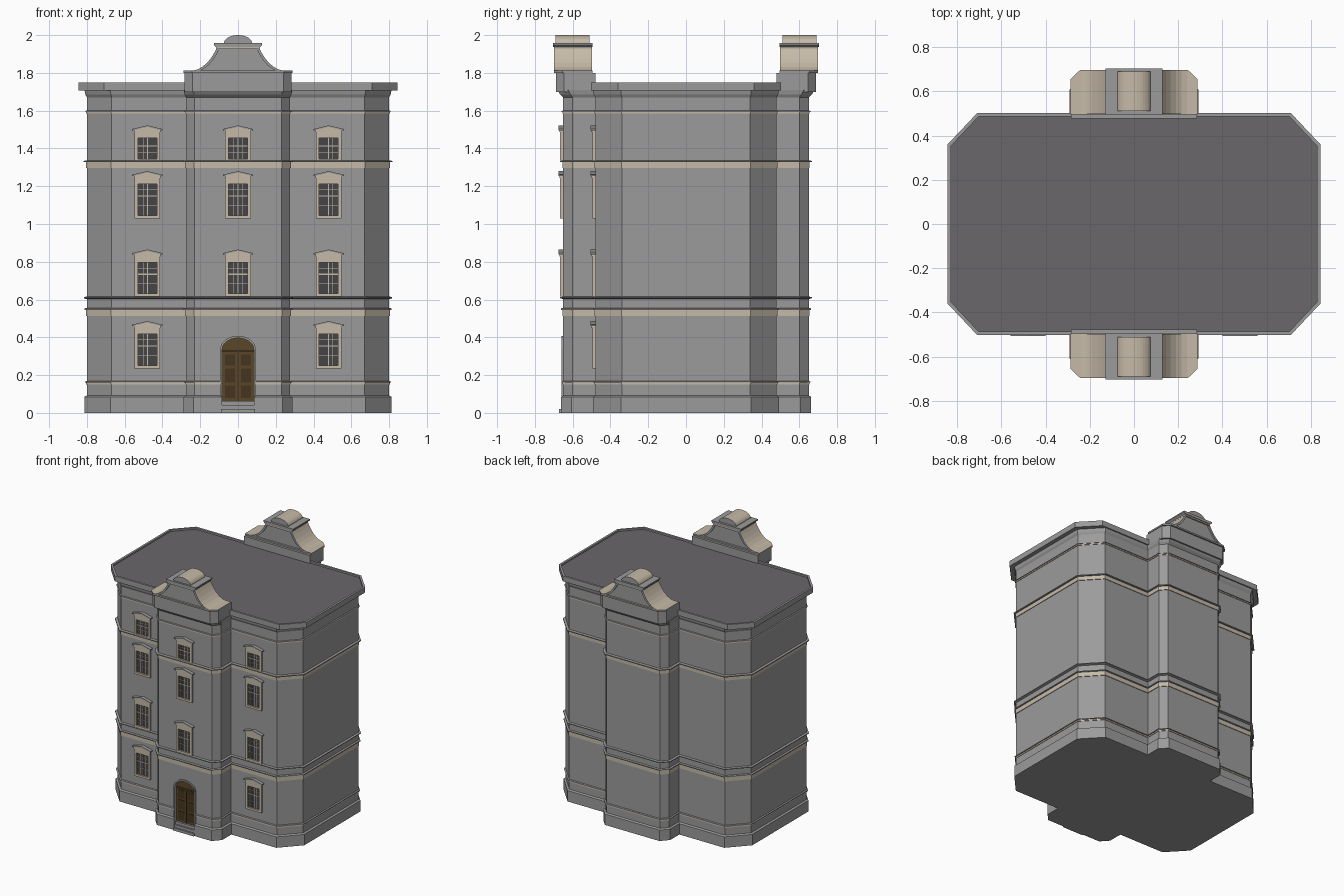
import bpy, bmesh, math

if "Cube" in bpy.data.objects:
    bpy.data.objects.remove(bpy.data.objects["Cube"])

# Materials: one per flat colour
COLOURS = [("wall_grey", (.33, .33, .33)), ("cream_trim", (.56, .49, .39)),
           ("roof_slate", (.145, .135, .15)), ("window_dark", (.06, .06, .065)),
           ("door_brown", (.10, .062, .022)), ("door_panel_brown", (.06, .036, .014))]
MATS = []
for n, c in COLOURS:
    m = bpy.data.materials.new(n)
    m.diffuse_color = (*c, 1)
    m.use_nodes = True
    m.node_tree.nodes["Principled BSDF"].inputs["Base Color"].default_value = m.diffuse_color
    MATS.append(m)
WALL, CREAM, ROOF, GLASS, DOOR, PANEL = range(6)


def finish(bm, name):
    bmesh.ops.recalc_face_normals(bm, faces=bm.faces)
    me = bpy.data.meshes.new(name)
    bm.to_mesh(me)
    bm.free()
    for m in MATS:
        me.materials.append(m)
    ob = bpy.data.objects.new(name, me)
    bpy.context.collection.objects.link(ob)
    return ob


def loft(bm, rings, mats, top=WALL):
    """rings: lists of 3D points; mats: one material per step between rings."""
    vs = [[bm.verts.new(p) for p in r] for r in rings]
    n = len(vs[0])
    for a, b, mi in zip(vs, vs[1:], mats):
        for i in range(n):
            j = (i + 1) % n
            bm.faces.new((a[i], a[j], b[j], b[i])).material_index = mi
    bm.faces.new(vs[0][::-1]).material_index = mats[0]
    bm.faces.new(vs[-1]).material_index = top


def prism(bm, pts, y0, y1, mi, side=None):
    """x-z outline extruded along y; the sides may have another colour."""
    rings = [[(x, y, z) for x, z in pts] for y in (y0, y1)]
    s = mi if side is None else side
    loft(bm, rings, [s], mi)
    bm.faces.ensure_lookup_table()
    bm.faces[-2].material_index = mi


def box(bm, x0, x1, y0, y1, z0, z1, mi):
    prism(bm, [(x0, z0), (x1, z0), (x1, z1), (x0, z1)], y0, y1, mi)


def four_way(q):
    left = [(-x, y) for x, y in reversed(q)]
    return q + left + [(-x, -y) for x, y in q] + [(x, -y) for x, y in reversed(q)]


def outline(d, e=0):
    """Footprint with chamfered corners and bays, grown by d (bay front by e more)."""
    return four_way([(.80 + d, .34 + .4 * d), (.67 + .4 * d, .48 + d), (.275 + d, .48 + d),
                     (.275 + d, .60 + .4 * d + e), (.23 + .4 * d, .65 + d + e)])


# Walls: one profile of (height, projection, bay extra, colour of the step above)
prof = [(0, .013, 0, WALL), (.085, .013, 0, WALL), (.092, 0, 0, WALL)]


def ledge(z0, z1, z2, d1, d2):
    """cream band from z0 to z1 topped by a grey ledge up to z2"""
    prof.extend([(z0, 0, 0, CREAM), (z0, d1, 0, CREAM), (z1, d1, 0, WALL),
                 (z1, d2, 0, WALL), (z2, d2, 0, WALL), (z2 + .003, 0, 0, WALL)])


ledge(.150, .160, .166, .004, .010)
ledge(.512, .546, .553, .005, .013)
prof += [(.602, 0, 0, WALL), (.607, .016, 0, WALL), (.613, .016, 0, WALL), (.616, 0, 0, WALL)]
ledge(1.297, 1.327, 1.334, .005, .017)
ledge(1.584, 1.593, 1.598, .004, .008)
prof += [(1.67, 0, 0, WALL), (1.685, .008, .008, WALL), (1.71, .013, .018, WALL)]
bm = bmesh.new()
loft(bm, [[(x, y, z) for x, y in outline(d, e)] for z, d, e, _ in prof], [p[3] for p in prof[:-1]])
walls = finish(bm, "walls")


# Main cornice with raised rim and slate roof
def octagon(d, z):
    q = [(.844 - d, .36 - .4 * d), (.71 - .4 * d, .502 - d)]
    return [(x, y, z) for x, y in four_way(q)]


bm = bmesh.new()
loft(bm, [octagon(0, 1.708), octagon(0, 1.75), octagon(.016, 1.75), octagon(.016, 1.738)],
     [WALL] * 3, ROOF)
finish(bm, "cornice_and_roof")


# Curved gables over both bays
def mirror_x(half):
    return half + [(-x, z) for x, z in reversed(half)]


curve = [(.240, 1.812), (.215, 1.818), (.190, 1.831), (.165, 1.852), (.145, 1.876),
         (.128, 1.902), (.114, 1.928)]
inner = [(x - .012, z - .008) for x, z in curve]
for s, tag in ((-1, "front"), (1, "back")):
    bm = bmesh.new()
    # attic block with chamfered corners and cream coping
    block = [(.284, .478), (.284, .645), (.24, .687), (-.24, .687), (-.284, .645), (-.284, .478)]
    cap = [(.288, .496), (.288, .655), (.243, .698), (-.243, .698), (-.288, .655), (-.288, .496)]
    loft(bm, [[(x, s * y, z) for x, y in block] for z in (1.70, 1.80)], [WALL])
    loft(bm, [[(x, s * y, z) for x, y in cap] for z in (1.80, 1.812)], [WALL], CREAM)
    # gable wall and the coping strips that follow the curve
    prism(bm, mirror_x([(.228, 1.808)] + inner[1:] + [(.102, 1.93)]), s * .505, s * .687, WALL)
    for m in (1, -1):
        strip = [(m * x, z) for x, z in curve + inner[::-1]]
        prism(bm, strip, s * .497, s * .698, WALL, CREAM)
    # cap slab and half-round crown
    box(bm, -.116, .116, s * .497, s * .698, 1.926, 1.936, CREAM)
    prism(bm, mirror_x([(.116, 1.936), (.128, 1.948), (.128, 1.957)]), s * .495, s * .703, WALL)
    arc = [(.075 * math.cos(math.pi * i / 16), 1.956 + .044 * math.sin(math.pi * i / 16))
           for i in range(17)]
    prism(bm, arc, s * .512, s * .69, WALL, CREAM)
    finish(bm, tag + "_gable")


# Windows: cream surround, dark pane, thin bars and a small pediment
def window(name, x, y, z0, z1, g0, g1):
    """y: wall plane; z0..z1 overall height; g0..g1 pane height"""
    bm = bmesh.new()
    e = z1 - .036                                        # underside of pediment
    for a, b in ((-.068, -.050), (.050, .068)):
        box(bm, x + a, x + b, y - .016, y + .005, z0, e, CREAM)
    box(bm, x - .050, x + .050, y - .016, y + .005, z0, g0, CREAM)
    box(bm, x - .050, x + .050, y - .016, y + .005, g1, e, CREAM)
    box(bm, x - .050, x + .050, y - .003, y + .005, g0, g1, GLASS)
    h = g1 - g0
    t = g0 + h * .62
    for a in (-.022, 0, .022):                           # upright bars
        w = .0025 if a == 0 else .001
        box(bm, x + a - w, x + a + w, y - .007, y, g0, g1, CREAM)
    box(bm, x - .05, x + .05, y - .008, y, t - .003, t + .003, CREAM)
    for f in (.31, .81):
        box(bm, x - .05, x + .05, y - .006, y, g0 + h * f - .001, g0 + h * f + .001, CREAM)
    # pediment
    prism(bm, [(x - .070, e), (x + .070, e), (x + .070, e + .012), (x, e + .029),
               (x - .070, e + .012)], y - .019, y + .005, CREAM)
    prism(bm, [(x - .080, e + .009), (x, e + .028), (x + .080, e + .009), (x + .080, e + .017),
               (x, e + .036), (x - .080, e + .017)], y - .026, y + .005, WALL)
    finish(bm, name)


rows = [("ground", .236, .486, .252, .418), ("first", .615, .865, .632, .797),
        ("second", 1.030, 1.280, 1.046, 1.212), ("attic", 1.335, 1.522, 1.345, 1.455)]
for row, z0, z1, g0, g1 in rows:
    for col, x, y in (("left", -.48, -.48), ("middle", 0, -.65), ("right", .48, -.48)):
        if (row, col) != ("ground", "middle"):
            window(f"{row}_{col}_window", x, y, z0, z1, g0, g1)


# Arched doorway cut into the front bay
def arch(w, z0, spring, rise, n=16):
    return [(-w, z0), (w, z0)] + [(w * math.cos(math.pi * i / n),
            spring + rise * math.sin(math.pi * i / n)) for i in range(n + 1)]


bm = bmesh.new()
prism(bm, arch(.085, -.05, .335, .062), -.75, -.625, WALL)
cutter = finish(bm, "doorway_cutter")
cutter.hide_render = True
cutter.hide_viewport = True
cutter.display_type = 'WIRE'
mod = walls.modifiers.new("doorway", 'BOOLEAN')
mod.operation = 'DIFFERENCE'
mod.object = cutter

bm = bmesh.new()
prism(bm, arch(.085, .062, .335, .062), -.633, -.62, DOOR)
box(bm, -.003, .003, -.640, -.63, .064, .325, PANEL)     # meeting of the two leaves
box(bm, -.082, .082, -.641, -.63, .322, .332, DOOR)      # transom
for s in (-1, 1):
    for z0, z1 in ((.08, .145), (.16, .235), (.25, .31)):
        a, b = sorted((s * .016, s * .070))
        box(bm, a, b, -.637, -.63, z0, z1, PANEL)
finish(bm, "door")

# Door surround
bm = bmesh.new()
out, inn = arch(.094, .09, .335, .073)[1:], arch(.084, .09, .335, .061)[1:]
ring_o, ring_i = out + [(-.094, .09)], inn + [(-.084, .09)]
for i in range(len(ring_o) - 1):
    quad = [ring_o[i], ring_o[i + 1], ring_i[i + 1], ring_i[i]]
    if quad[0] != quad[1]:
        prism(bm, quad, -.659, -.645, WALL)
bmesh.ops.remove_doubles(bm, verts=bm.verts, dist=1e-5)
bmesh.ops.dissolve_degenerate(bm, edges=bm.edges, dist=1e-5)
finish(bm, "door_surround")

# Steps
bm = bmesh.new()
for i in range(3):
    box(bm, -.09, .09, -.672 + i * .012, -.62, i * .021, (i + 1) * .021, WALL)
finish(bm, "steps")
